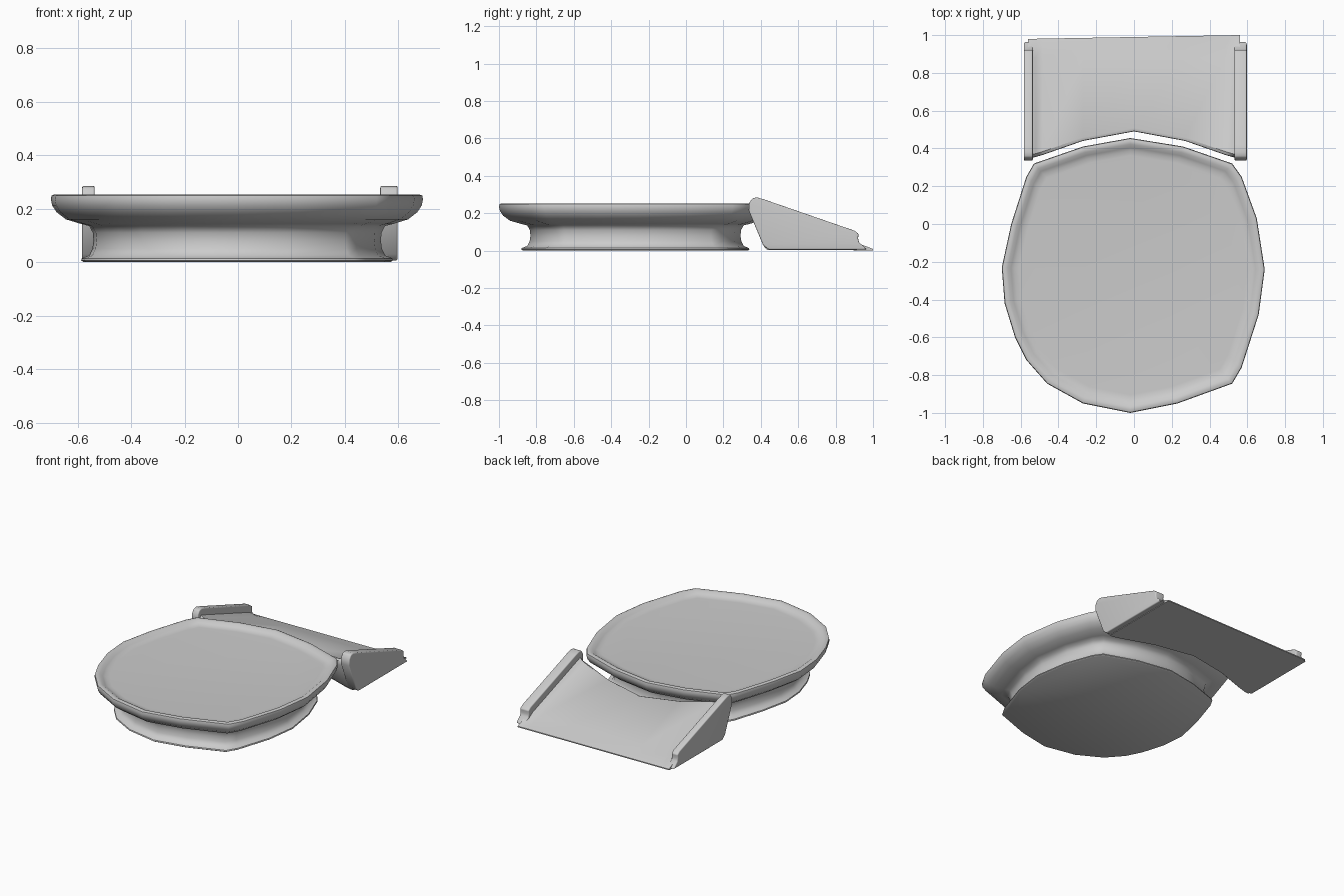
import bpy, bmesh, math

if "Cube" in bpy.data.objects:
    bpy.data.objects.remove(bpy.data.objects["Cube"])


def finish(name, bm, angle=50, bevel=0):
    bmesh.ops.recalc_face_normals(bm, faces=bm.faces)
    mesh = bpy.data.meshes.new(name)
    bm.to_mesh(mesh)
    bm.free()
    ob = bpy.data.objects.new(name, mesh)
    bpy.context.collection.objects.link(ob)
    bpy.ops.object.select_all(action='DESELECT')
    bpy.context.view_layer.objects.active = ob
    ob.select_set(True)
    if bevel:
        mod = ob.modifiers.new("round_edges", 'BEVEL')
        mod.width = bevel
        mod.segments = 4
        mod.limit_method = 'ANGLE'
        mod.angle_limit = math.radians(35)
        bpy.ops.object.modifier_apply(modifier=mod.name)
    bpy.ops.object.shade_smooth_by_angle(angle=math.radians(angle))
    return ob


def loft(rings):
    """Skin a list of closed point rings and cap both ends."""
    bm = bmesh.new()
    vs = [[bm.verts.new(p) for p in ring] for ring in rings]
    n = len(vs[0])
    for a, b in zip(vs, vs[1:]):
        for i in range(n):
            j = (i + 1) % n
            bm.faces.new((a[i], a[j], b[j], b[i]))
    bm.faces.new(vs[0])
    bm.faces.new(vs[-1])
    return bm


# Platform: irregular oval outline lofted through a waisted side profile
outline = [(-0.02, -1.0), (0.23, -0.95), (0.52, -0.845), (0.57, -0.76),
           (0.66, -0.48), (0.692, -0.24), (0.65, 0.03), (0.57, 0.25),
           (0.52, 0.32), (0.26, 0.41), (-0.02, 0.455), (-0.27, 0.41),
           (-0.53, 0.32), (-0.57, 0.25), (-0.65, 0.0), (-0.70, -0.23),
           (-0.685, -0.42), (-0.63, -0.60), (-0.57, -0.72), (-0.46, -0.845),
           (-0.27, -0.95)]
profile = [(0.825, 0.0), (0.838, 0.006), (0.835, 0.014), (0.795, 0.025),
           (0.778, 0.05), (0.772, 0.08), (0.776, 0.11), (0.795, 0.135),
           (0.84, 0.143), (0.92, 0.16), (0.97, 0.187), (0.993, 0.212),
           (1.0, 0.235), (0.996, 0.249), (0.98, 0.253), (0.955, 0.25),
           (0.93, 0.238), (0.905, 0.23), (0.87, 0.228)]
CY = -0.262
finish("platform", loft([[(x * s, CY + (y - CY) * s, z) for x, y in outline]
                         for s, z in profile]))

# Ramp: wedge slices across x, with a shallow V front and fillets at the sides
half = [(0.0, 0.49, 0), (0.27, 0.44, 0), (0.485, 0.365, 0),
        (0.52, 0.355, 0.008), (0.54, 0.35, 0.025), (0.56, 0.35, 0.03)]
columns = [(-x, y, b) for x, y, b in reversed(half[1:])] + half


def ramp_z(y):
    return 0.232 - 0.347 * (y - 0.34)


slices = []
for x, yf, lift in columns:
    back = 0.99 + 0.018 * x
    pts = [(yf + 0.085, 0.003), (yf + 0.068, 0.02),
           (yf, ramp_z(yf) - 0.035), (yf + 0.002, ramp_z(yf) - 0.012),
           (yf + 0.018, ramp_z(yf + 0.018) + lift),
           (0.88, ramp_z(0.88) + lift), (0.94, 0.026 + lift * 0.2),
           (back, 0.009), (back, 0.002)]
    slices.append([(x, y, z) for y, z in pts])
finish("ramp", loft(slices), 40)

# Side rails: rounded cheeks standing above the ramp surface
cheek = [(0.44, 0.006), (0.412, 0.03), (0.335, 0.215), (0.338, 0.255),
         (0.355, 0.28), (0.38, 0.285), (0.42, 0.273), (0.90, 0.107),
         (0.923, 0.09), (0.92, 0.065), (0.925, 0.045), (0.955, 0.018),
         (0.965, 0.006)]
for name, x0, x1 in (("left_rail", -0.583, -0.536),
                     ("right_rail", 0.532, 0.597)):
    finish(name, loft([[(x, y, z) for y, z in cheek] for x in (x0, x1)]),
           60, bevel=0.018)
